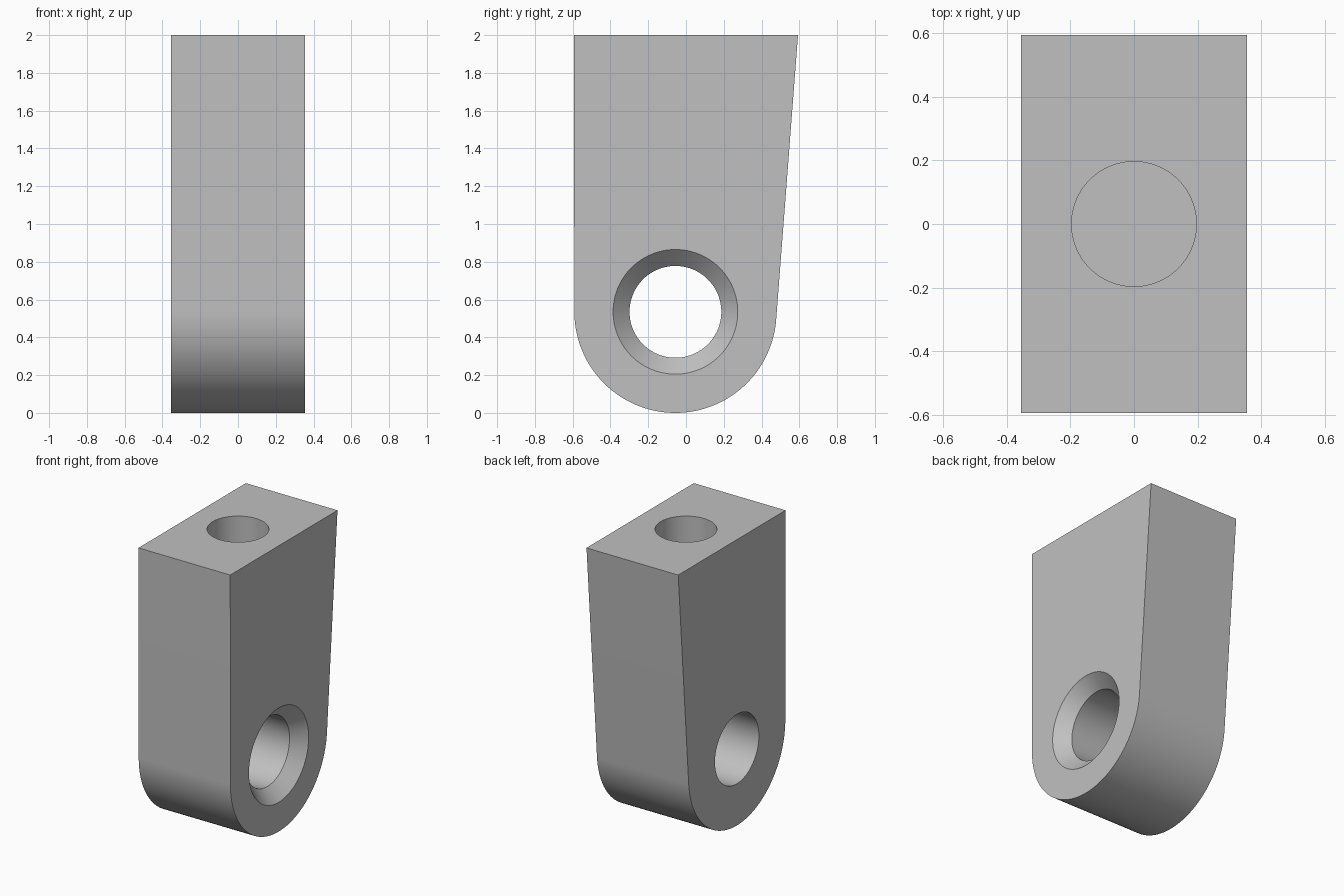
import bpy
import bmesh
from math import atan2, acos, cos, sin, pi, hypot

if "Cube" in bpy.data.objects:
    bpy.data.objects.remove(bpy.data.objects["Cube"], do_unlink=True)

HALF_W, HALF_D, TOP = 0.355, 0.593, 2.0      # outer block
EYE_Y, EYE_Z, EYE_R = -0.056, 0.535, 0.535   # rounded end
BORE_R, SINK_R = 0.243, 0.33                 # cross bore and countersink
SOCKET_R, SOCKET_DEPTH = 0.196, 0.8          # blind hole in the top

grey = bpy.data.materials.new("grey metal")
grey.use_nodes = True
colour = (0.53, 0.53, 0.53, 1)
grey.diffuse_color = colour
grey.node_tree.nodes["Principled BSDF"].inputs["Base Color"].default_value = colour


def make_object(name, bm):
    bmesh.ops.recalc_face_normals(bm, faces=bm.faces)
    mesh = bpy.data.meshes.new(name)
    bm.to_mesh(mesh)
    bm.free()
    mesh.materials.append(grey)
    obj = bpy.data.objects.new(name, mesh)
    bpy.context.collection.objects.link(obj)
    return obj


def tangent_angle(y, side):
    """Angle on the rounded end where a line from the top corner touches it."""
    dy, dz = y - EYE_Y, TOP - EYE_Z
    return atan2(dz, dy) + side * acos(EYE_R / hypot(dy, dz))


def lathe(name, profile, place, segments=96):
    """Closed round solid from (distance, radius) pairs; place maps to x, y, z."""
    bm = bmesh.new()
    rings = [[bm.verts.new(place(d, r * cos(2 * pi * i / segments),
                                 r * sin(2 * pi * i / segments)))
              for i in range(segments)] for d, r in profile]
    for a, b in zip(rings, rings[1:]):
        for i in range(segments):
            j = (i + 1) % segments
            bm.faces.new((a[i], a[j], b[j], b[i]))
    bm.faces.new(rings[0])
    bm.faces.new(rings[-1])
    return make_object(name, bm)


# Tapered block with a rounded lower end, extruded across x
start = tangent_angle(-HALF_D, 1)
end = tangent_angle(HALF_D, -1) + 2 * pi
STEPS = 72
outline = [(-HALF_D, TOP)]
for i in range(STEPS + 1):
    a = start + (end - start) * i / STEPS
    outline.append((EYE_Y + EYE_R * cos(a), EYE_Z + EYE_R * sin(a)))
outline.append((HALF_D, TOP))

bm = bmesh.new()
side = bm.faces.new([bm.verts.new((-HALF_W, y, z)) for y, z in outline])
sweep = bmesh.ops.extrude_face_region(bm, geom=[side], use_keep_orig=True)
moved = [v for v in sweep["geom"] if isinstance(v, bmesh.types.BMVert)]
bmesh.ops.translate(bm, verts=moved, vec=(2 * HALF_W, 0, 0))
bracket = make_object("eye_bracket", bm)

# Cross bore, countersunk on the +x side only
sink = SINK_R - BORE_R
bore = lathe("cross_bore_cutter",
             [(-HALF_W - 0.1, BORE_R), (HALF_W - sink, BORE_R),
              (HALF_W, SINK_R), (HALF_W + 0.1, SINK_R)],
             lambda d, u, v: (d, EYE_Y + u, EYE_Z + v))

# Blind socket in the top
socket = lathe("top_socket_cutter",
               [(TOP - SOCKET_DEPTH, SOCKET_R), (TOP + 0.1, SOCKET_R)],
               lambda d, u, v: (u, v, d))

bpy.ops.object.select_all(action="DESELECT")
bpy.context.view_layer.objects.active = bracket
bracket.select_set(True)
for cutter in (bore, socket):
    cut = bracket.modifiers.new(cutter.name, "BOOLEAN")
    cut.operation = "DIFFERENCE"
    cut.solver = "EXACT"
    cut.object = cutter
    cutter.hide_render = True
    bpy.ops.object.modifier_apply(modifier=cut.name)
    bpy.data.objects.remove(cutter, do_unlink=True)

bpy.ops.object.shade_smooth_by_angle(angle=pi / 6)
